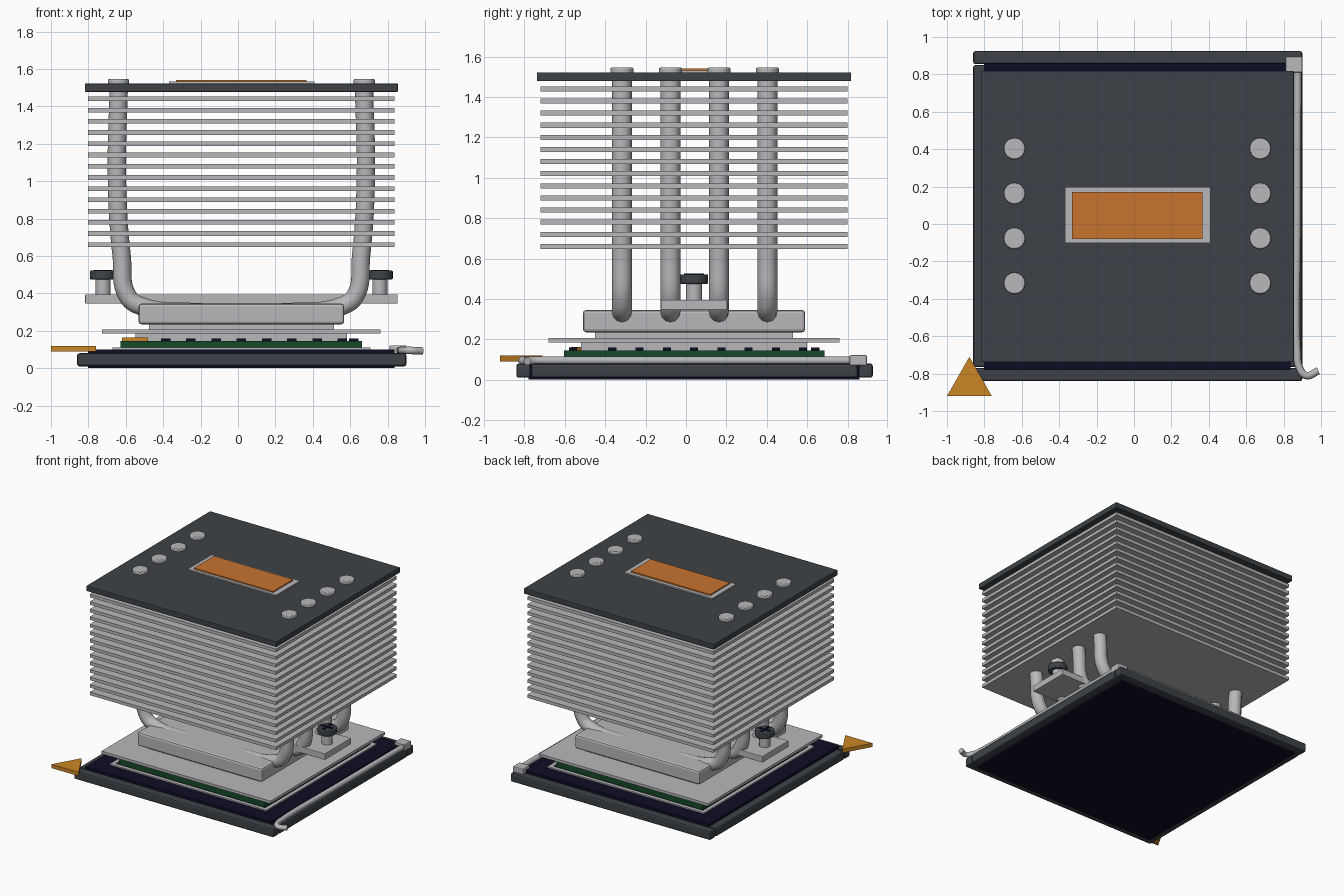
import bpy, math
from mathutils import Matrix

cube = bpy.data.objects.get("Cube")
if cube:
    bpy.data.objects.remove(cube, do_unlink=True)


def material(name, r, g, b, metal=0.0):
    m = bpy.data.materials.new(name)
    m.use_nodes = True
    m.diffuse_color = (r, g, b, 1)
    m.node_tree.nodes["Principled BSDF"].inputs["Base Color"].default_value = (r, g, b, 1)
    return m


SILVER = material("silver metal", 0.48, 0.48, 0.50)
DARK = material("dark grey", 0.047, 0.055, 0.063)
NAVY = material("navy board", 0.004, 0.004, 0.018)
GREEN = material("circuit green", 0.008, 0.065, 0.022)
GOLD = material("gold", 0.60, 0.24, 0.018)
ORANGE = material("copper orange", 0.58, 0.175, 0.028)

CX, CY = 0.018, 0.04   # centre of the cooler stack


def finish(ob, name, mat, bevel=0.0, smooth=False):
    ob.name = ob.data.name = name
    ob.data.materials.append(mat)
    if bevel:
        mod = ob.modifiers.new("edge bevel", 'BEVEL')
        mod.width = bevel
        mod.segments = 2
    if smooth:
        bpy.ops.object.shade_smooth_by_angle(angle=math.radians(35))
    return ob


def box(name, mat, x, y, z, bevel=0.0):
    """Box from its (low, high) range along each axis."""
    bpy.ops.mesh.primitive_cube_add(size=1)
    ob = bpy.context.object
    mid = [(a + b) / 2 for a, b in (x, y, z)]
    size = [b - a for a, b in (x, y, z)]
    ob.data.transform(Matrix.Translation(mid) @ Matrix.Diagonal((*size, 1)))
    return finish(ob, name, mat, bevel)


def slab(name, mat, hx, hy, z, bevel=0.0):
    """Box centred on the cooler stack."""
    return box(name, mat, (CX - hx, CX + hx), (CY - hy, CY + hy), z, bevel)


def cylinder(name, mat, x, y, r, z, bevel=0.0, sides=24):
    bpy.ops.mesh.primitive_cylinder_add(vertices=sides, radius=r, depth=z[1] - z[0],
                                        location=(x, y, sum(z) / 2))
    return finish(bpy.context.object, name, mat, bevel, True)


def tube(name, mat, points, r):
    cu = bpy.data.curves.new(name, 'CURVE')
    cu.dimensions = '3D'
    cu.bevel_depth = r
    cu.bevel_resolution = 4
    cu.resolution_u = 8
    cu.use_fill_caps = True
    sp = cu.splines.new('BEZIER')
    sp.bezier_points.add(len(points) - 1)
    for bp, p in zip(sp.bezier_points, points):
        bp.co = p
        bp.handle_left_type = bp.handle_right_type = 'AUTO'
    ob = bpy.data.objects.new(name, cu)
    bpy.context.collection.objects.link(ob)
    bpy.ops.object.select_all(action='DESELECT')
    ob.select_set(True)
    bpy.context.view_layer.objects.active = ob
    bpy.ops.object.convert(target='MESH')
    return finish(bpy.context.object, name, mat, smooth=True)


def prism(name, mat, corners, z):
    n = len(corners)
    verts = [(x, y, h) for h in z for x, y in corners]
    faces = [tuple(reversed(range(n))), tuple(range(n, 2 * n))]
    faces += [(i, (i + 1) % n, n + (i + 1) % n, n + i) for i in range(n)]
    me = bpy.data.meshes.new(name)
    me.from_pydata(verts, [], faces)
    ob = bpy.data.objects.new(name, me)
    bpy.context.collection.objects.link(ob)
    return finish(ob, name, mat)


# Socket base and its frame
slab("socket_board", NAVY, 0.82, 0.82, (0.0, 0.1))
box("front_frame", DARK, (-0.86, 0.9), (-0.84, -0.77), (0.01, 0.08), 0.012)
box("back_frame", DARK, (-0.86, 0.9), (0.855, 0.925), (0.01, 0.08), 0.012)
box("right_frame", DARK, (-0.86, -0.79), (-0.765, 0.85), (0.01, 0.08), 0.012)
box("left_frame", DARK, (0.83, 0.9), (-0.765, 0.85), (0.01, 0.08), 0.012)

# Corner marker, retention lever and its hinge
prism("corner_marker", GOLD, [(-1, -0.92), (-0.76, -0.92), (-0.88, -0.71)], (0.09, 0.12))
box("lever_hinge", SILVER, (0.81, 0.9), (0.81, 0.895), (0.07, 0.122), 0.006)
tube("lever", SILVER, [(0.875, 0.83, 0.095), (0.872, 0.0, 0.095), (0.872, -0.68, 0.095),
                       (0.885, -0.77, 0.095), (0.92, -0.81, 0.095), (0.985, -0.785, 0.092)], 0.02)

# Thin metal rim around the chip
for s in (-1, 1):
    x, y = CX + s * 0.675, CY + s * 0.68
    box("rim_side", SILVER, (x - 0.015, x + 0.015), (CY - 0.695, CY + 0.695), (0.095, 0.11))
    box("rim_end", SILVER, (CX - 0.66, CX + 0.66), (y - 0.015, y + 0.015), (0.095, 0.11))

# Chip: circuit board, corner mark, small components, heat spreader
slab("chip_board", GREEN, 0.645, 0.645, (0.1, 0.145))
prism("chip_corner_mark", GOLD, [(-0.62, -0.57), (-0.48, -0.57), (-0.62, -0.43)], (0.145, 0.163))
for i in range(-3, 5):
    t = i * 0.135
    for s in (-1, 1):
        for x, y in ((CX + t, CY + s * 0.6), (CX + s * 0.6, CY + t)):
            box("chip_component", NAVY, (x - 0.025, x + 0.025), (y - 0.02, y + 0.02),
                (0.145, 0.16))
slab("heat_spreader", SILVER, 0.565, 0.56, (0.145, 0.185))
slab("retention_plate", SILVER, 0.745, 0.72, (0.185, 0.206))
slab("contact_pedestal", SILVER, 0.495, 0.49, (0.206, 0.24))
slab("cold_block", SILVER, 0.55, 0.55, (0.235, 0.345), 0.015)

# Mounting bar with thumbscrews
slab("mounting_bar", SILVER, 0.835, 0.165, (0.345, 0.395), 0.004)
for s in (-1, 1):
    x = CX + s * 0.74
    cylinder("screw_shank", SILVER, x, CY, 0.04, (0.39, 0.48))
    cylinder("screw_head", DARK, x, CY, 0.07, (0.475, 0.522), 0.006)
    for w, h in ((0.05, 0.01), (0.01, 0.05)):
        box("screw_slot", NAVY, (x - w, x + w), (CY - h, CY + h), (0.52, 0.526))

# Heat pipes with end caps
half = [(0.655, 1.53), (0.665, 1.0), (0.64, 0.6), (0.605, 0.38), (0.53, 0.33), (0.25, 0.3)]
path = [(-x, z) for x, z in half] + half[::-1]
for i in range(4):
    y = -0.317 + 0.24 * i
    tube("heat_pipe", SILVER, [(CX + x, y, z) for x, z in path], 0.049)
    for s in (-1, 1):
        cylinder("pipe_cap", SILVER, CX + s * 0.657, y, 0.057, (1.51, 1.545), 0.006)

# Fin stack
for i in range(14):
    z = 0.66 + 0.06 * i
    slab("cooling_fin", SILVER, 0.82, 0.76, (z - 0.0125, z + 0.0125))

# Top cover with badge plate
slab("top_cover", DARK, 0.837, 0.778, (1.478, 1.522), 0.004)
box("badge_border", SILVER, (-0.37, 0.408), (-0.102, 0.197), (1.52, 1.532))
box("badge_plate", ORANGE, (-0.332, 0.366), (-0.08, 0.17), (1.53, 1.542))
